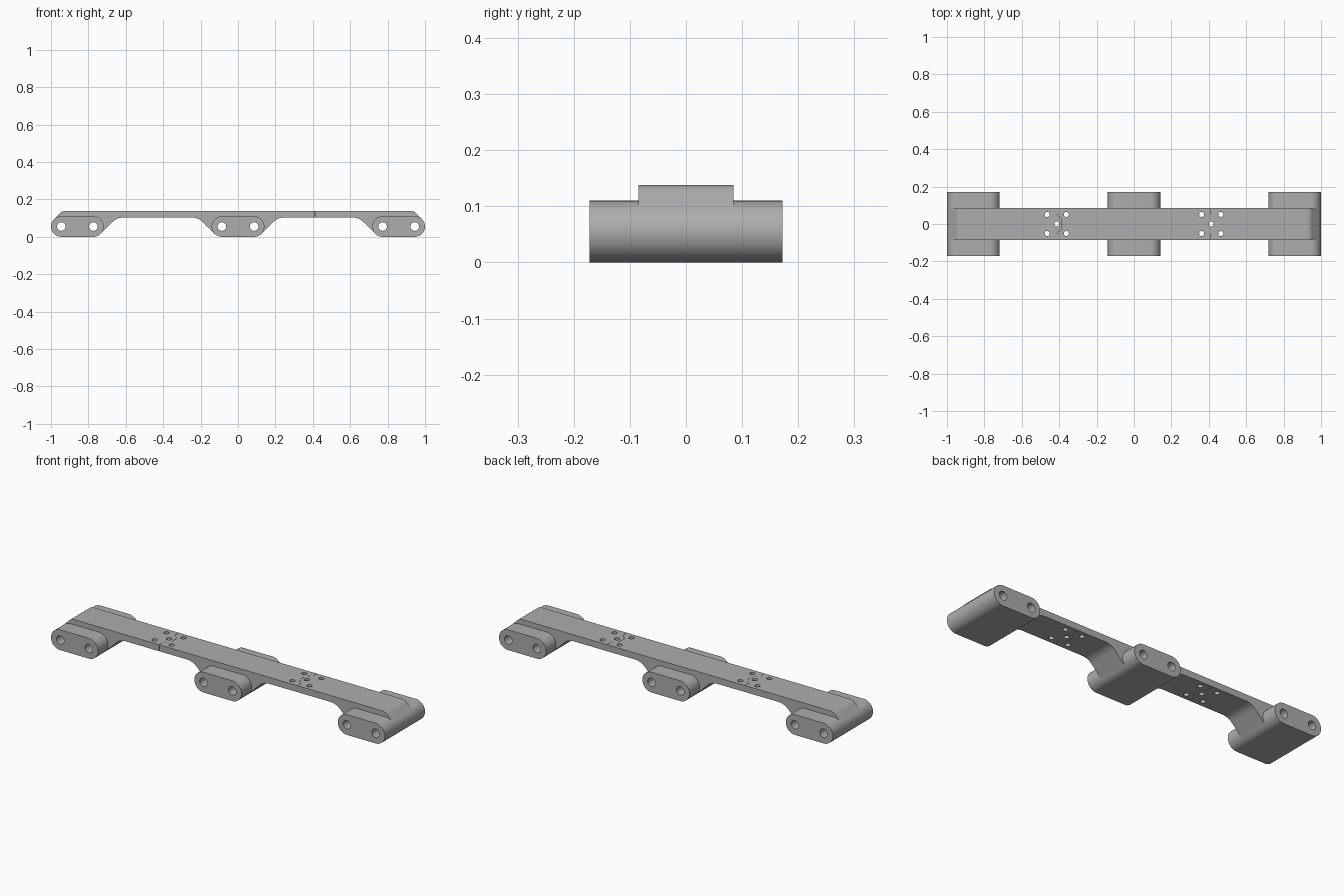
import bpy, bmesh, math
from mathutils import Vector, Matrix

cube = bpy.data.objects.get("Cube")
if cube:
    bpy.data.objects.remove(cube, do_unlink=True)

grey = bpy.data.materials.new("plain grey")
grey.use_nodes = True
colour = (0.42, 0.42, 0.42, 1)
grey.diffuse_color = colour
grey.node_tree.nodes["Principled BSDF"].inputs["Base Color"].default_value = colour

BLOCK_HALF, BEAM_HALF = 0.172, 0.085
R = 0.055                      # block end radius, also hole height
PITCH = 0.086                  # half distance between the holes of a block
TOP, UNDER = 0.138, 0.103      # beam top and underside
TAN = R * math.sqrt(0.5)       # offset of the 45 degree tangent point


def prism(name, points, axis, low, high):
    """Extrude a closed outline; (x, z) outlines run along y, (x, y) along z."""
    bm = bmesh.new()
    place = (lambda a, b: (a, low, b)) if axis == "y" else (lambda a, b: (a, b, low))
    face = bm.faces.new([bm.verts.new(place(a, b)) for a, b in points])
    new = bmesh.ops.extrude_face_region(bm, geom=[face])["geom"]
    shift = Vector((0, high - low, 0)) if axis == "y" else Vector((0, 0, high - low))
    bmesh.ops.translate(bm, vec=shift, verts=[v for v in new if isinstance(v, bmesh.types.BMVert)])
    bmesh.ops.recalc_face_normals(bm, faces=bm.faces)
    mesh = bpy.data.meshes.new(name)
    bm.to_mesh(mesh)
    bm.free()
    mesh.materials.append(grey)
    obj = bpy.data.objects.new(name, mesh)
    bpy.context.collection.objects.link(obj)
    return obj


def arc(cx, cz, r, start, end, steps):
    angles = [math.radians(start + (end - start) * i / steps) for i in range(steps + 1)]
    return [(cx + r * math.cos(a), cz + r * math.sin(a)) for a in angles]


def circle(cx, cz, r, steps=32):
    return arc(cx, cz, r, 0, 360, steps)[:-1]


def fillet(before, corner, after, length, steps=8):
    """Round a corner with a curve that starts and ends 'length' from it."""
    p, c, q = Vector(before), Vector(corner), Vector(after)
    a, b = c + (p - c).normalized() * length, c + (q - c).normalized() * length
    ts = [i / steps for i in range(steps + 1)]
    return [tuple(a * (1 - t) ** 2 + c * 2 * t * (1 - t) + b * t * t) for t in ts]


def cut(obj, cutters):
    for c in cutters:
        c.hide_render = True
        mod = obj.modifiers.new("cut", "BOOLEAN")
        mod.operation, mod.solver, mod.object = "DIFFERENCE", "EXACT", c
    bpy.context.view_layer.update()
    result = obj.evaluated_get(bpy.context.evaluated_depsgraph_get())
    mesh = bpy.data.meshes.new_from_object(result)
    obj.modifiers.clear()
    obj.data = mesh
    for c in cutters:
        bpy.data.objects.remove(c, do_unlink=True)


def smooth(obj):
    bpy.ops.object.select_all(action="DESELECT")
    obj.select_set(True)
    bpy.context.view_layer.objects.active = obj
    bpy.ops.object.shade_smooth_by_angle(angle=math.radians(30))


# Rounded mounting blocks, each with two cross holes
END = 1 - R - PITCH
for name, cx in (("right_block", -END), ("middle_block", 0), ("left_block", END)):
    outline = arc(cx + PITCH, R, R, -90, 90, 24) + arc(cx - PITCH, R, R, 90, 270, 24)
    block = prism(name, outline, "y", -BLOCK_HALF, BLOCK_HALF)
    cut(block, [prism("drill", circle(cx + s * PITCH, R, 0.023), "y", -0.3, 0.3)
                for s in (-1, 1)])
    smooth(block)

# Beam outline: ramps run tangent to the block ends
inner, outer, tip = PITCH, END - PITCH, END + PITCH
low, high, clear = R - TAN, R + TAN, 0.028
ramp = UNDER - low
foot_a, knee_a = (inner + TAN, low), (inner + TAN + ramp, UNDER)
foot_b, knee_b = (outer - TAN, low), (outer - TAN - ramp, UNDER)
nose = (tip + TAN, high)
shoulder = (tip + TAN - (TOP - high), TOP)
half = [(inner + clear, 0.09), (inner + clear, low + 0.004), foot_a]
half += fillet(foot_a, knee_a, knee_b, 0.035)
half += fillet(knee_a, knee_b, foot_b, 0.035)
half += [foot_b, (outer - clear, low + 0.004), (outer - clear, 0.09), (tip, 0.09), nose]
half += fillet(nose, shoulder, (0, TOP), 0.018)
beam = prism("beam", half + [(-x, z) for x, z in reversed(half)], "y", -BEAM_HALF, BEAM_HALF)

# Screw holes and the hairline tab joints between the beam sections
cutters = []
JOINT, GAP = 0.413, 0.0012
for s in (-1, 1):
    spots = [(0, 0)] + [(a * 0.051, b * 0.051) for a in (-1, 1) for b in (-1, 1)]
    for dx, dy in spots:
        cutters.append(prism("drill", circle(s * JOINT + dx, dy, 0.0135, 24), "z", 0, 0.3))
    seam = [(JOINT, -0.2), (JOINT, -0.052), (JOINT - 0.029, -0.022),
            (JOINT - 0.029, 0.022), (JOINT, 0.052), (JOINT, 0.2)]
    strip = [(s * x, y) for x, y in seam]
    strip += [(s * x + GAP, y) for x, y in reversed(seam)]
    cutters.append(prism("seam", strip, "z", 0, 0.3))
cut(beam, cutters)
smooth(beam)
